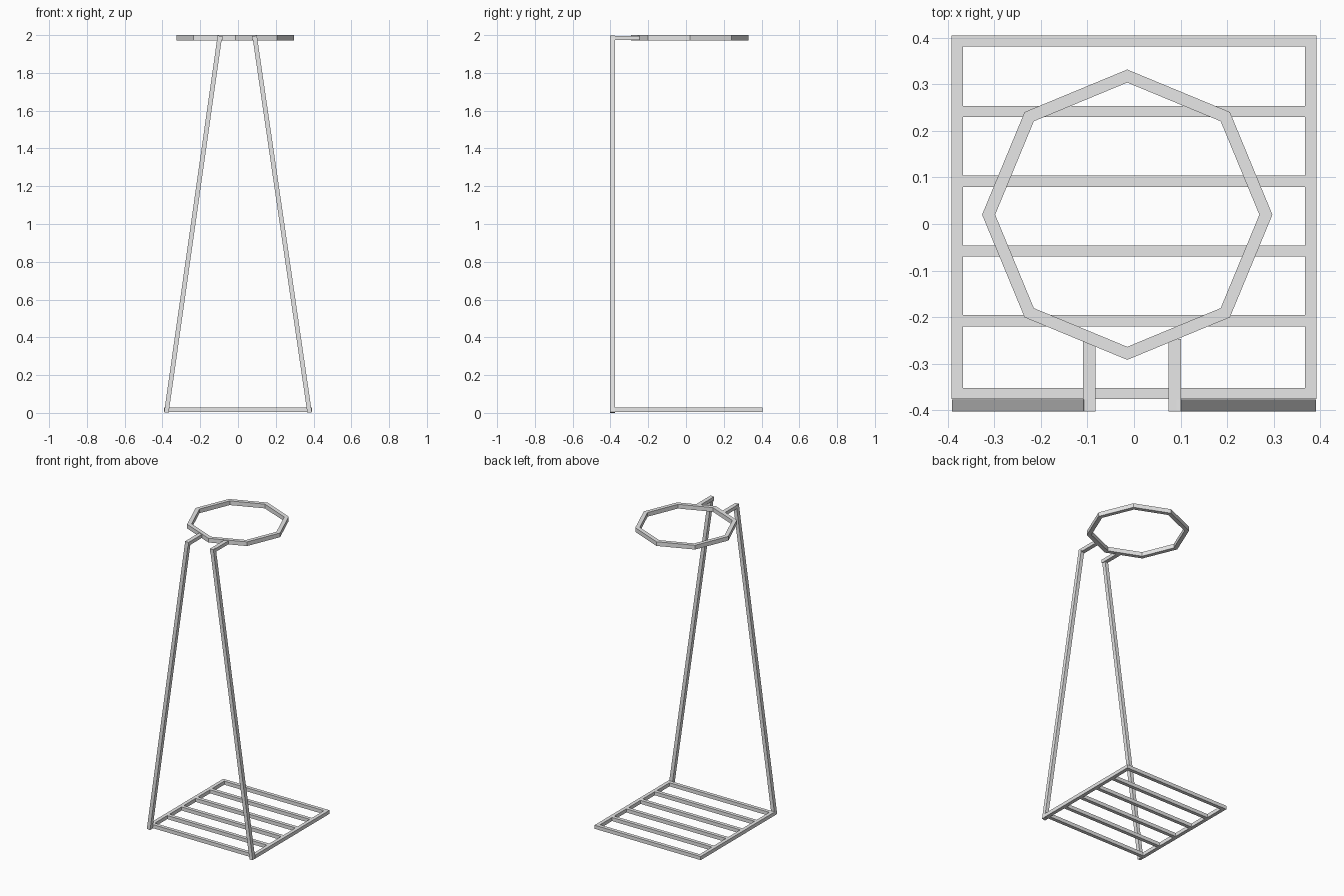
import bpy
import bmesh
from math import cos, sin, pi
from mathutils import Vector, Matrix

cube = bpy.data.objects.get("Cube")
if cube:
    bpy.data.objects.remove(cube, do_unlink=True)

GREY = (0.8, 0.8, 0.8, 1.0)
metal = bpy.data.materials.new("grey_metal")
metal.use_nodes = True
metal.diffuse_color = GREY
metal.node_tree.nodes["Principled BSDF"].inputs["Base Color"].default_value = GREY


def finish(name, bm):
    bmesh.ops.recalc_face_normals(bm, faces=bm.faces)
    mesh = bpy.data.meshes.new(name)
    bm.to_mesh(mesh)
    bm.free()
    mesh.materials.append(metal)
    obj = bpy.data.objects.new(name, mesh)
    bpy.context.collection.objects.link(obj)
    return obj


def bar(name, start, end, width, height):
    """Square-cut bar between two points; width lies across, height along its upright side."""
    start, end = Vector(start), Vector(end)
    axis = (end - start).normalized()
    side = Vector((0, 1, 0)) if abs(axis.z) > 0.5 else Vector((0, 0, 1)).cross(axis)
    up = axis.cross(side)
    turn = Matrix((axis, side, up)).transposed().to_4x4()
    size = Matrix.Diagonal(((end - start).length, width, height, 1))
    bm = bmesh.new()
    bmesh.ops.create_cube(bm, size=1, matrix=Matrix.Translation((start + end) / 2) @ turn @ size)
    return finish(name, bm)


def prism_ring(name, outer, inner, bottom, top):
    """Closed frame with a rectangular section, mitred at each corner."""
    bm = bmesh.new()
    loops = [[bm.verts.new((x, y, z)) for x, y in pts]
             for pts, z in ((outer, bottom), (outer, top), (inner, top), (inner, bottom))]
    n = len(outer)
    for k in range(4):
        a, b = loops[k], loops[(k + 1) % 4]
        for i in range(n):
            j = (i + 1) % n
            bm.faces.new((a[i], a[j], b[j], b[i]))
    return finish(name, bm)


def rectangle(x, front, back):
    return [(-x, front), (x, front), (x, back), (-x, back)]


def octagon(radius):
    return [(-0.0145 + radius * cos(i * pi / 4), 0.02 + radius * sin(i * pi / 4))
            for i in range(8)]


# Base frame and its slats
T = 0.024
prism_ring("base_frame", rectangle(0.392, -0.376, 0.405),
           rectangle(0.392 - T, -0.376 + T, 0.405 - T), 0.004, 0.028)
for i in range(4):
    y = -0.208 + 0.15 * i
    bar(f"base_slat_{i + 1}", (-0.368, y, 0.016), (0.368, y, 0.016), T, T)

# Leaning uprights, each with an arm reaching back to the ring
for name, s, x_top, reach in (("right", -1, -0.096, -0.251), ("left", 1, 0.088, -0.247)):
    bar(f"{name}_upright", (s * 0.379, -0.39, 0.002), (x_top, -0.39, 1.996), 0.026, T)
    bar(f"{name}_arm", (x_top, -0.403, 1.985), (x_top, reach, 1.985), 0.027, 0.023)

# Eight-sided top ring
prism_ring("top_ring", octagon(0.312), octagon(0.284), 1.972, 2.0)
